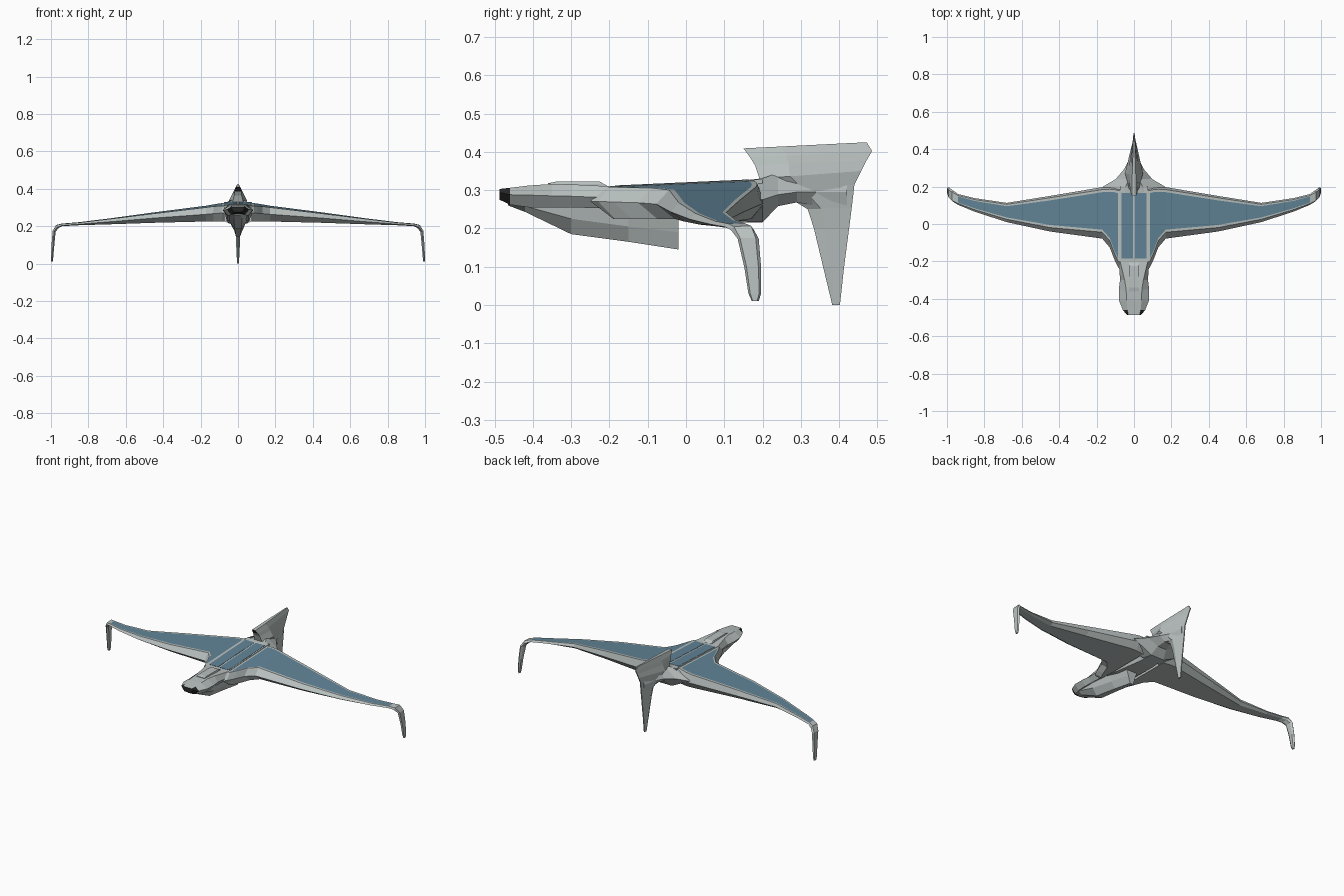
import bpy, bmesh


def material(name, rgb):
    m = bpy.data.materials.new(name)
    m.diffuse_color = (*rgb, 1)
    return m


GREY = material("hull_grey", (0.48, 0.53, 0.52))
BLUE = material("solar_blue", (0.12, 0.23, 0.31))
DARK = material("sensor_dark", (0.02, 0.02, 0.02))


def loft(name, rings, accent=None, is_accent=lambda i, j: False, caps=(0, 0)):
    """Skin a row of closed rings into a flat-shaded solid."""
    bm = bmesh.new()
    vs = [[bm.verts.new(p) for p in r] for r in rings]
    n = len(rings[0])
    for i in range(len(rings) - 1):
        for j in range(n):
            k = (j + 1) % n
            f = bm.faces.new((vs[i][j], vs[i][k], vs[i + 1][k], vs[i + 1][j]))
            f.material_index = int(is_accent(i, j))
    for ring, slot in zip((vs[0], vs[-1]), caps):
        bm.faces.new(ring).material_index = slot
    bmesh.ops.recalc_face_normals(bm, faces=bm.faces)
    me = bpy.data.meshes.new(name)
    bm.to_mesh(me)
    bm.free()
    me.materials.append(GREY)
    if accent:
        me.materials.append(accent)
    ob = bpy.data.objects.new(name, me)
    bpy.context.collection.objects.link(ob)
    return ob


def mirror(ob):
    ob.modifiers.new("mirror", "MIRROR").use_axis[0] = True


def hull(name, rows, **kw):
    """Rows of y, (half width, z) at the top, middle and bottom."""
    rings = []
    for y, wt, zt, wm, zm, wb, zb in rows:
        rings.append([(-wt, y, zt), (wt, y, zt), (wm, y, zm),
                      (wb, y, zb), (-wb, y, zb), (-wm, y, zm)])
    return loft(name, rings, **kw)


# Fuselage with a dark sensor nose
hull("fuselage", [
    (-.487, .030, .303, .036, .294, .020, .275),
    (-.460, .036, .306, .060, .288, .036, .262),
    (-.410, .040, .312, .080, .287, .055, .255),
    (-.350, .042, .316, .081, .285, .058, .255),
    (-.300, .050, .315, .075, .284, .055, .255),
    (-.200, .074, .310, .080, .280, .055, .252),
    (-.080, .074, .3154, .073, .28, .060, .228),
    (.100, .074, .3235, .073, .28, .050, .215),
    (.200, .074, .328, .073, .28, .040, .216)],
    accent=DARK, is_accent=lambda i, j: i == 0 and j != 0, caps=(1, 0))

# Belly pod narrowing down to a keel
hull("belly_pod", [
    (-.465, .030, .275, .032, .268, .012, .260),
    (-.420, .052, .270, .050, .258, .022, .243),
    (-.300, .052, .265, .046, .225, .018, .185),
    (-.150, .048, .260, .036, .205, .014, .165),
    (-.020, .042, .240, .024, .190, .011, .145)])

# Hatch on the nose
hull("nose_hatch", [
    (-.360, .026, .318, .028, .310, .028, .300),
    (-.340, .026, .322, .028, .316, .028, .300),
    (-.225, .026, .322, .028, .316, .028, .300),
    (-.205, .026, .311, .028, .308, .028, .300)])

# Tail fairing joining wing, fuselage and fin
hull("tail_fairing", [
    (.140, .050, .324, .170, .275, .060, .220),
    (.200, .045, .331, .165, .275, .045, .216),
    (.240, .026, .345, .098, .288, .030, .258),
    (.290, .018, .355, .055, .295, .022, .268),
    (.340, .010, .350, .028, .295, .014, .258),
    (.420, .005, .330, .012, .295, .006, .260)])

# Fin: front y, front z, rear y, rear z, front half width, widest half width
fin_rows = [
    (.382, .000, .402, .000, .002, .005),
    (.358, .100, .413, .100, .003, .010),
    (.334, .200, .426, .200, .004, .014),
    (.318, .250, .433, .255, .006, .020),
    (.260, .285, .440, .315, .015, .034),
    (.192, .330, .458, .350, .028, .048),
    (.180, .365, .472, .378, .020, .032),
    (.168, .385, .486, .402, .018, .022),
    (.150, .409, .472, .425, .011, .010)]
fin = []
for y0, z0, y1, z1, tf, t in fin_rows:
    ym, zm = y0 + .3 * (y1 - y0), z0 + .3 * (z1 - z0)
    fin.append([(-tf, y0, z0), (tf, y0, z0), (t, ym, zm),
                (.003, y1, z1), (-.003, y1, z1), (-t, ym, zm)])
loft("tail_fin", fin, accent=DARK, is_accent=lambda i, j: j == 0 and i == 7)

# Wing: top x z, bottom x z, leading edge, panel front, panel rear, trailing edge
wing_rows = [
    (.073, .317, .073, .225, -.250, -.190, .165, .212),
    (.085, .316, .085, .225, -.230, -.185, .165, .210),
    (.105, .313, .105, .225, -.190, -.140, .170, .207),
    (.130, .309, .130, .225, -.125, -.075, .172, .204),
    (.170, .302, .170, .225, -.078, -.030, .170, .197),
    (.450, .268, .450, .218, -.040, -.005, .126, .150),
    (.680, .238, .680, .210, .010, .035, .095, .113),
    (.850, .216, .850, .205, .065, .083, .123, .138),
    (.940, .208, .940, .200, .102, .115, .147, .160),
    (.972, .200, .960, .190, .118, .130, .165, .178),
    (.991, .175, .975, .170, .135, .145, .178, .190),
    (.997, .100, .982, .100, .152, .162, .185, .196),
    (1.00, .030, .988, .030, .163, .171, .188, .196),
    (1.00, .010, .990, .010, .172, .176, .184, .190)]
wing = []
for xt, zt, xb, zb, le, pf, pr, te in wing_rows:
    rim = min(.014, .4 * (pf - le))
    lean = .04 if zt > .18 else 0
    top = lambda y: (xt, y, zt + lean * y)
    xm, zm = (xt + xb) / 2, (zt + zb) / 2
    wing.append([(xm, le, zm), top(pf - rim), top(pf), top(pr), top(pr + rim),
                 (xm, te, zm), (xb, pr, zb), (xb, pf, zb)])
mirror(loft("wing_and_winglet", wing, accent=BLUE,
            is_accent=lambda i, j: j == 2 and 1 <= i <= 7))

# Solar strips on the centre section, following the deck slope
strip = []
for y in (-.185, .165):
    z = .319 + .045 * y
    strip.append([(.005, y, z - .004), (.066, y, z - .004),
                  (.066, y, z + .0015), (.005, y, z + .0015)])
mirror(loft("deck_solar_strip", strip, accent=BLUE,
            is_accent=lambda i, j: True, caps=(1, 1)))
